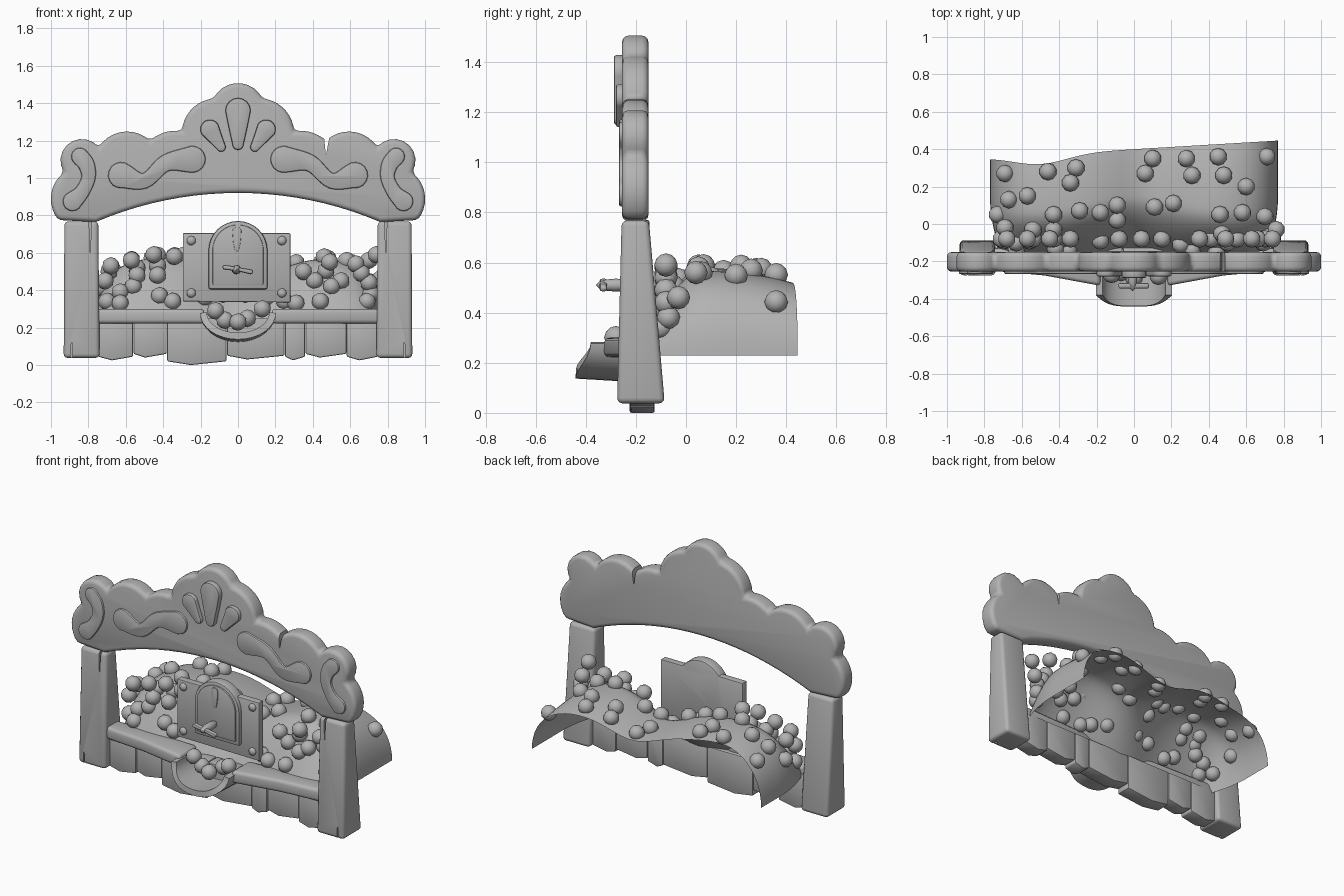
import bpy, bmesh, math
from mathutils import Vector, Matrix

cube = bpy.data.objects.get("Cube")
if cube:
    bpy.data.objects.remove(cube)

grey = bpy.data.materials.new("plain_grey")
grey.use_nodes = True
grey.diffuse_color = (0.45, 0.45, 0.45, 1)
grey.node_tree.nodes["Principled BSDF"].inputs["Base Color"].default_value = grey.diffuse_color
parts = []


def finish(name, bm, bevel=0, segments=2):
    """Turn a bmesh into a named part, optionally with rounded edges."""
    bmesh.ops.recalc_face_normals(bm, faces=bm.faces)
    mesh = bpy.data.meshes.new(name)
    bm.to_mesh(mesh)
    bm.free()
    mesh.materials.append(grey)
    obj = bpy.data.objects.new(name, mesh)
    bpy.context.collection.objects.link(obj)
    parts.append(obj)
    if bevel:
        mod = obj.modifiers.new("round", "BEVEL")
        mod.width, mod.segments = bevel, segments
        mod.angle_limit = math.radians(40)
        mod.use_clamp_overlap = False
    return obj


def plate(name, outline, front, back, bevel=0.01, segments=2):
    """Extrude an (x, z) outline between two y depths."""
    bm = bmesh.new()
    face = bm.faces.new([bm.verts.new((x, front, z)) for x, z in outline])
    new = bmesh.ops.extrude_face_region(bm, geom=[face])["geom"]
    verts = [v for v in new if isinstance(v, bmesh.types.BMVert)]
    bmesh.ops.translate(bm, vec=(0, back - front, 0), verts=verts)
    return finish(name, bm, bevel, segments)


def prism(name, bottom, top, low, high, bevel):
    """Loft between two (x, y) outlines at two heights."""
    bm = bmesh.new()
    a = [bm.verts.new((x, y, low)) for x, y in bottom]
    b = [bm.verts.new((x, y, high)) for x, y in top]
    bm.faces.new(a)
    bm.faces.new(b)
    for i in range(len(a)):
        j = (i + 1) % len(a)
        bm.faces.new((a[i], a[j], b[j], b[i]))
    return finish(name, bm, bevel, 3)


def rect(x0, x1, y0, y1):
    return [(x0, y0), (x1, y0), (x1, y1), (x0, y1)]


def arc(p, q, h, n=9):
    """Circular arc from p towards q that bulges left by h."""
    p, q = Vector(p), Vector(q)
    if not h:
        return [p]
    d, mid = (q - p).normalized(), (p + q) / 2
    side = Vector((-d.y, d.x))
    half = 2 * math.atan(2 * h / (q - p).length)
    r = (q - p).length / (2 * math.sin(half))
    angles = [half * (2 * k / n - 1) for k in range(n)]
    return [mid + d * r * math.sin(t) + side * r * (math.cos(t) - math.cos(half)) for t in angles]


def spline(pts, n=6):
    """Catmull-Rom curve through vectors."""
    p = [2 * pts[0] - pts[1]] + pts + [2 * pts[-1] - pts[-2]]
    out = []
    for i in range(1, len(p) - 2):
        a, b, c, d = p[i - 1:i + 3]
        for k in range(n):
            t = k / n
            out.append(0.5 * (2 * b + (c - a) * t + (2 * a - 5 * b + 4 * c - d) * t * t
                              + (3 * b - a - 3 * c + d) * t ** 3))
    return out + [pts[-1]]


def stroke(name, points, front, back, side=1, bevel=0.01):
    """Raised ornament: a spine of (x, z, radius) with round ends."""
    path = spline([Vector((side * x, z, r)) for x, z, r in points])
    left, right, caps = [], [], []
    for i, p in enumerate(path):
        t = (path[min(i + 1, len(path) - 1)] - path[max(i - 1, 0)]).to_2d().normalized()
        n = Vector((-t.y, t.x))
        left.append(p.to_2d() + n * p.z)
        right.append(p.to_2d() - n * p.z)
        if i in (0, len(path) - 1):
            s = 1 if i else -1
            caps.append([p.to_2d() + s * p.z * (n * math.cos(a) + t * math.sin(a))
                         for a in [math.pi * k / 8 for k in range(1, 8)]])
    plate(name, left + caps[1] + right[::-1] + caps[0], front, back, bevel)


def crack(target, outline, front, back):
    """Cut a thin wedge out of a part."""
    cutter = plate("crack_cutter", outline, front, back, 0)
    parts.remove(cutter)
    cutter.hide_render = cutter.hide_viewport = True
    mod = target.modifiers.new("crack", "BOOLEAN")
    mod.object, mod.operation = cutter, "DIFFERENCE"


def surface(name, func, nu, nv):
    """Grid surface from a function of two 0..1 parameters."""
    bm = bmesh.new()
    g = [[bm.verts.new(func(i / nu, j / nv)) for j in range(nv + 1)] for i in range(nu + 1)]
    for i in range(nu):
        for j in range(nv):
            bm.faces.new((g[i][j], g[i + 1][j], g[i + 1][j + 1], g[i][j + 1]))
    return finish(name, bm)


# Scalloped header board
cusps = [(0.13, 1.425), (0.3, 1.25), (0.47, 1.2), (0.745, 1.165), (0.93, 1.03), (0.96, 0.775), (0.76, 0.765)]
bulges = [0.045, 0.02, 0.065, 0.11, 0.055, 0]
loop = cusps + [(-x, z) for x, z in reversed(cusps)]
sag = bulges + [-0.155] + bulges[::-1] + [0.082]
outline = []
for i, h in enumerate(sag):
    outline += arc(loop[i], loop[(i + 1) % len(loop)], h, 20 if h < 0 else 9)
header = plate("header_board", outline, -0.255, -0.15, 0.025, 3)
crack(header, [(0.45, 1.3), (0.5, 1.3), (0.485, 1.2), (0.47, 1.12), (0.462, 1.2)], -0.4, 0)

# Header ornaments
stroke("centre_petal", [(0, 1.18, 0.03), (0, 1.27, 0.05), (0, 1.36, 0.068)], -0.288, -0.24)
for s, word in ((1, "left"), (-1, "right")):
    stroke(word + "_petal", [(0.09, 1.165, 0.025), (0.125, 1.22, 0.04), (0.15, 1.26, 0.052)], -0.28, -0.24, s)
    stroke(word + "_wave_scroll", [(0.625, 1.015, 0.07), (0.5, 0.985, 0.042),
                                   (0.385, 1.08, 0.046), (0.245, 1.1, 0.072)], -0.268, -0.24, s)
    stroke(word + "_corner_scroll", [(0.885, 0.875, 0.052), (0.835, 0.925, 0.04), (0.8, 1.0, 0.038),
                                     (0.81, 1.07, 0.044), (0.845, 1.115, 0.047)], -0.268, -0.24, s)

    # Tapered posts with split grain
    post = prism(word + "_post", rect(s * 0.74, s * 0.932, -0.275, -0.085),
                 rect(s * 0.747, s * 0.928, -0.257, -0.148), 0.038, 0.768, 0.022)
    for x, z, tip in ((0.89, 0, 0.14), (0.79, 0.8, 0.6)):
        crack(post, [(s * x - 0.008, z), (s * x + 0.008, z), (s * x, tip)], -0.4, -0.235)

    # Rail widening forward to the tray
    rail = [(s * 0.18, -0.33), (s * 0.48, -0.275), (s * 0.76, -0.25), (s * 0.76, -0.13), (s * 0.18, -0.15)]
    prism(word + "_rail", rail, rail, 0.222, 0.3, 0.02)

# Skirt planks with uneven lower edges
edges = [-0.75, -0.56, -0.38, -0.06, 0.25, 0.36, 0.58, 0.75]
drops = [0.025, 0.04, 0.0, 0.03, 0.025, 0.04, 0.025]
for i, low in enumerate(drops):
    a, b = edges[i] + 0.001, edges[i + 1] - 0.001
    mid = a + (b - a) * (0.35 if i % 2 else 0.4)
    plate("skirt_plank", [(a, 0.25), (b, 0.25), (b, low + 0.02), (mid, low), (a, low + 0.02)],
          -0.225 + 0.004 * (i % 2), -0.125, 0.008)


# U-shaped tray
def tray_point(u, v):
    t = (u - 0.5) * math.pi
    front = -0.44 + 0.06 * math.sin(t) ** 4
    return (0.185 * math.sin(t), front + (-0.19 - front) * v, 0.28 - (0.125 + 0.015 * v) * math.cos(t))


tray = surface("tray", tray_point, 16, 2)
shell = tray.modifiers.new("thickness", "SOLIDIFY")
shell.thickness, shell.offset = 0.036, 0

# Sign with arched door, slot, latch and rivets
plate("sign_panel", [(-0.295, 0.34), (0.28, 0.335), (0.28, 0.705), (-0.295, 0.705)], -0.19, -0.145, 0.006)


def arch(w, low, spring, rise):
    return [(w, low), (-w, low)] + arc((-w, spring), (w, spring), rise, 16) + [(w, spring)]


plate("door_frame", arch(0.157, 0.405, 0.62, 0.15), -0.215, -0.145, 0.01)
plate("door_inset", arch(0.135, 0.43, 0.63, 0.12), -0.224, -0.2, 0.005)
stroke("coin_slot", [(-0.006, 0.62, 0.012), (-0.006, 0.66, 0.02), (-0.006, 0.715, 0.024)], -0.23, -0.215, 1, 0.003)
stroke("latch_handle", [(-0.07, 0.523, 0.013), (0, 0.512, 0.011), (0.068, 0.498, 0.013)], -0.345, -0.315)


def round_parts(name, spots, radius, level=2, scale=(1, 1, 1)):
    bm = bmesh.new()
    for p in spots:
        m = Matrix.Translation(p) @ Matrix.Diagonal((*scale, 1))
        bmesh.ops.create_icosphere(bm, subdivisions=level, radius=radius, matrix=m)
    return finish(name, bm)


round_parts("latch_knob", [(-0.008, -0.28, 0.51)], 0.026, 2, (1, 3.1, 1))
round_parts("rivets", [(x, -0.19, z) for x in (-0.25, 0.235) for z in (0.385, 0.665)], 0.025, 2, (1, 0.7, 1))


# Draped heap with two humps, steep in front and open at the back
def heap_front(x):
    return -0.21 + 0.08 * math.exp(-(x / 0.25) ** 2)


def heap_half_width(y):
    return 0.77 - 0.08 * min(1, max(0, (0.15 - y) / 0.35)) ** 2


def heap_height(x, y):
    top = 0.35 * math.sqrt(max(0, 1 - abs(x / heap_half_width(y)) ** 6)) - 0.1 * math.exp(-((x - 0.09) / 0.22) ** 2)
    rise = math.sin(min(1, max(0, (y - heap_front(x)) / 0.28)) * math.pi / 2)
    return 0.23 + top * rise * (1 - 0.16 * (max(0, y - 0.1) / 0.35) ** 2)


def heap_point(u, v):
    t = math.sin((u - 0.5) * math.pi)
    back = 0.4 + 0.046 * t - 0.05 * math.exp(-((t + 0.65) / 0.26) ** 2)
    front = heap_front(0.77 * t)
    y = front + (back - front) * v
    x = t * heap_half_width(y)
    return (x, y, heap_height(x, y))


surface("heap", heap_point, 40, 24)

# Balls resting on the heap, in hundredths: x, y seen from above
above = [(-69, 27), (-46, 28), (-31, 30), (-34, 22), (10, 35), (6, 27), (28, 35), (31, 26), (45, 36), (48, 26),
         (71, 36), (60, 20), (21, 11), (11, 9), (-9, 10), (-18, 6), (-29, 7), (-43, 5), (-57, 15), (-67, 13),
         (-73, 5), (-9, 2), (46, 5), (58, 6), (-43, -3), (-54, -3), (47, -5)]
spots = [(x / 100, y / 100, heap_height(x / 100, y / 100) + 0.015) for x, y in above]

# Balls on the front slope: x, z
slope = [(-68, 53), (-57, 56), (-45, 59), (-34, 58), (-54, 48), (-43, 48), (-71, 45), (-63, 39), (-56, 42),
         (-70, 34), (-63, 33), (-42, 37), (-35, 34), (35, 50), (49, 55), (63, 54), (66, 49), (41, 45), (50, 42),
         (25, 34), (31, 33), (44, 34), (55, 45), (70, 44), (69, 34), (74, 59), (-18, 36), (-8, 38), (4, 38), (15, 36)]
for x, z in slope:
    x, z, y = x / 100, z / 100, -0.2
    while y < -0.08 and heap_height(x, y) < z - 0.01:
        y += 0.01
    spots.append((x, y, z))

# Balls in the tray and piled at the heap corners
spots += [(-0.07, -0.26, 0.24), (0, -0.29, 0.23), (0.05, -0.22, 0.25), (0.13, -0.28, 0.3), (-0.12, -0.27, 0.29)]
spots += [(0.76, -0.03, 0.46), (0.7, 0.04, 0.56), (-0.69, -0.02, 0.5), (0.71, -0.07, 0.38)]
round_parts("balls", spots, 0.047)

# Apply modifiers and shade
bpy.ops.object.select_all(action="DESELECT")
for obj in parts:
    obj.select_set(True)
bpy.context.view_layer.objects.active = header
bpy.ops.object.convert(target="MESH")
bpy.ops.object.shade_smooth_by_angle(angle=math.radians(40))
for obj in [o for o in bpy.data.objects if o.name.startswith("crack_cutter")]:
    bpy.data.objects.remove(obj)
